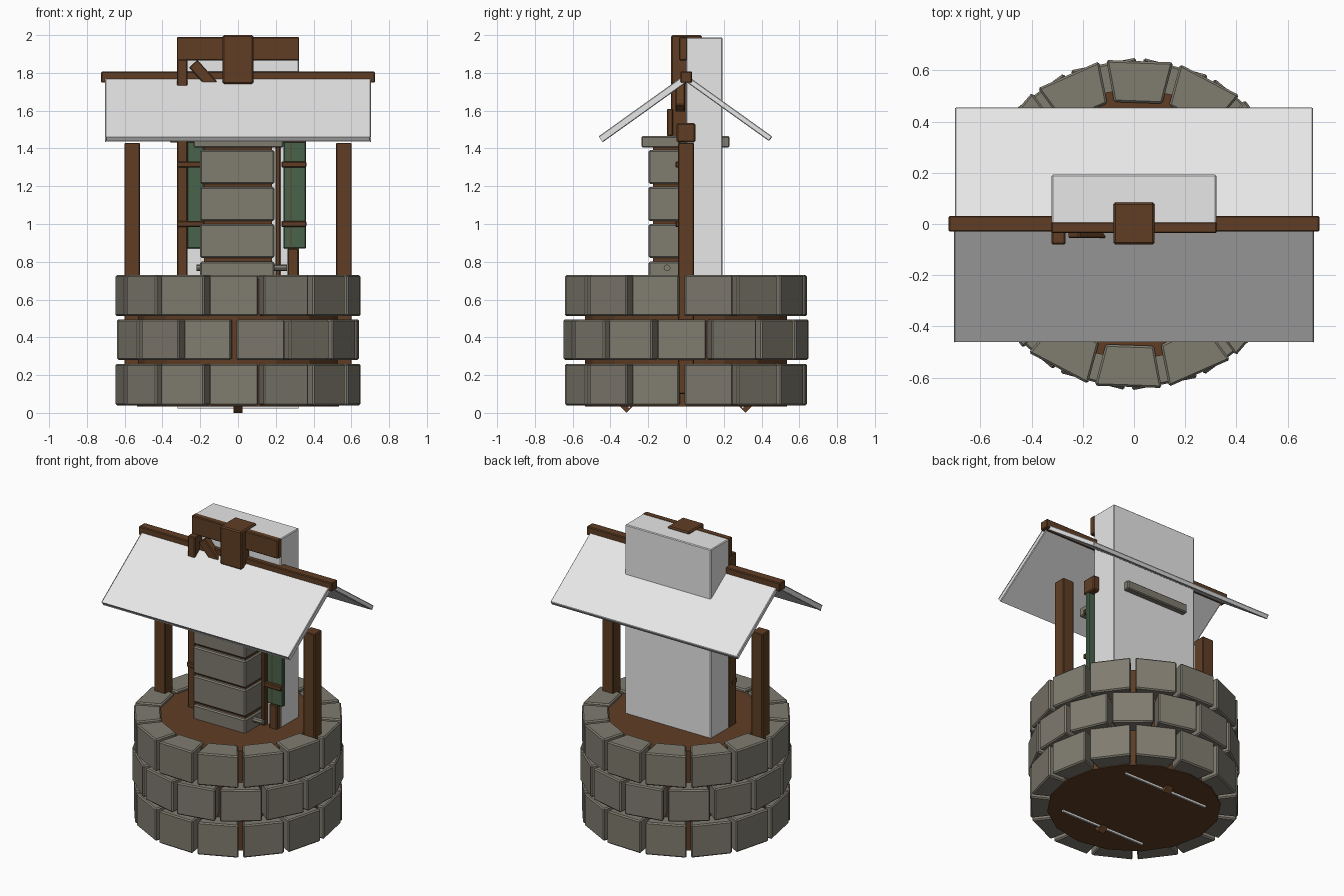
import bpy, bmesh, math
from mathutils import Vector, Matrix

old = bpy.data.objects.get("Cube")
if old:
    bpy.data.objects.remove(old)


def material(name, rgb):
    m = bpy.data.materials.new(name)
    m.use_nodes = True
    m.diffuse_color = (*rgb, 1)
    m.node_tree.nodes["Principled BSDF"].inputs["Base Color"].default_value = (*rgb, 1)
    return m


STONE = material("warm grey stone", (0.215, 0.2, 0.16))
WOOD = material("brown wood", (0.115, 0.048, 0.018))
WHITE = material("off white", (0.8, 0.8, 0.8))
GREEN = material("shutter green", (0.068, 0.125, 0.07))


def finish(bm, name, mat, bevel=0.0):
    if bevel:
        bmesh.ops.bevel(bm, geom=bm.edges[:], offset=bevel, segments=1, affect='EDGES')
    bmesh.ops.recalc_face_normals(bm, faces=bm.faces[:])
    mesh = bpy.data.meshes.new(name)
    bm.to_mesh(mesh)
    bm.free()
    mesh.materials.append(mat)
    ob = bpy.data.objects.new(name, mesh)
    bpy.context.collection.objects.link(ob)
    return ob


def box(name, mat, xs, ys, zs, bevel=0.005):
    """Box given by its extent along each axis."""
    bm = bmesh.new()
    bmesh.ops.create_cube(bm, size=1)
    spans = (xs, ys, zs)
    for v in bm.verts:
        v.co = Vector([(s[0] + s[1]) / 2 + c * (s[1] - s[0]) for s, c in zip(spans, v.co)])
    return finish(bm, name, mat, bevel)


def cylinder(name, mat, radius, depth, matrix, sides):
    bm = bmesh.new()
    bmesh.ops.create_cone(bm, cap_ends=True, segments=sides, radius1=radius,
                          radius2=radius, depth=depth, matrix=matrix)
    return finish(bm, name, mat)


def brick(name, angle, half, z0, z1):
    """Wedge-shaped stone with a flat outer face."""
    bm = bmesh.new()
    bmesh.ops.create_cube(bm, size=1)
    for v in bm.verts:
        outer = v.co.y < 0
        r = 0.65 if outer else 0.483
        a = half if outer else half * 0.97
        side = 1 if v.co.x > 0 else -1
        v.co = Vector((side * r * math.sin(a), -r * math.cos(a), z1 if v.co.z > 0 else z0))
    bmesh.ops.rotate(bm, verts=bm.verts[:], cent=(0, 0, 0),
                     matrix=Matrix.Rotation(angle, 3, 'Z'))
    return finish(bm, name, STONE, 0.008)


# Stone ring wall: three staggered courses around a wooden core
COUNT = 14
STEP = math.tau / COUNT
for row, (z0, z1) in enumerate([(0.04, 0.26), (0.28, 0.495), (0.512, 0.73)]):
    start = math.radians(-2) + (STEP / 2 if row == 1 else 0)
    for i in range(COUNT):
        brick(f"wall_stone_{row + 1}_{i + 1}", start + i * STEP, STEP / 2 - 0.022, z0, z1)
cylinder("wall_core", WOOD, 0.535, 0.675, Matrix.Translation((0, 0, 0.3725)), 16)

# Outer posts
for side, x in (("right", -0.56), ("left", 0.56)):
    box(f"{side}_post", WOOD, (x - 0.042, x + 0.042), (-0.042, 0.042), (0.1, 1.43))

# Roof slabs on both sides of the ridge beam
for side, s in (("front", -1), ("back", 1)):
    bm = bmesh.new()
    bmesh.ops.create_cube(bm, size=1)
    top, low = Vector((0, 0, 1.79)), Vector((0, s * 0.457, 1.463))
    slope = low - top
    down = Vector((0, -s * 0.575, -0.818)) * 0.03
    for v in bm.verts:
        co = top + slope * (v.co.y + 0.5) + (down if v.co.z < 0 else Vector())
        v.co = Vector((v.co.x * 1.4, co.y, co.z))
    finish(bm, f"{side}_roof", WHITE, 0.004)
box("ridge_beam", WOOD, (-0.725, 0.725), (-0.03, 0.032), (1.748, 1.807))

# Tall white wall through the roof with its wooden frame
box("tall_wall", WHITE, (-0.322, 0.322), (0, 0.193), (0.1, 1.988))
box("top_beam", WOOD, (-0.324, 0.324), (-0.036, 0.008), (1.865, 1.99))
box("ridge_bracket", WOOD, (-0.081, 0.081), (-0.08, 0.085), (1.742, 2.0), 0.008)
box("frame_post_right", WOOD, (-0.322, -0.268), (-0.08, 0.004), (0.5, 1.87))
box("frame_post_left", WOOD, (0.262, 0.32), (-0.04, 0.004), (0.5, 0.87))
box("cross_beam", WOOD, (-0.365, 0.365), (-0.05, 0.05), (1.432, 1.535), 0.008)
brace = box("diagonal_brace", WOOD, (-0.03, 0.03), (-0.025, 0.025), (-0.16, 0.16))
brace.location = (-0.13, -0.03, 1.73)
brace.rotation_euler.y = math.radians(-42)
box("small_block", WOOD, (-0.3, -0.24), (-0.1, -0.07), (1.465, 1.61))

# Green shutters with wooden bands
box("left_shutter", GREEN, (0.24, 0.36), (-0.035, -0.004), (0.87, 1.44))
box("right_shutter", GREEN, (-0.27, -0.18), (-0.035, -0.004), (0.87, 1.44))
box("shutter_gap", WOOD, (0.278, 0.284), (-0.037, -0.03), (0.87, 1.44), 0)
for i, z in enumerate((1.0, 1.315)):
    box(f"left_band_{i + 1}", WOOD, (0.23, 0.362), (-0.056, -0.03), (z - 0.016, z + 0.016))
    box(f"right_band_{i + 1}", WOOD, (-0.324, -0.18), (-0.09, -0.03), (z - 0.016, z + 0.016))
box("thin_upright", WOOD, (0.198, 0.224), (-0.035, 0.004), (0.7, 1.41))

# Stacked stone pillar with its capping slab
for i, (z0, z1) in enumerate([(0.65, 0.802), (0.82, 1.0), (1.015, 1.197), (1.213, 1.392)]):
    box(f"pillar_stone_{i + 1}", STONE, (-0.2, 0.192), (-0.198, 0.18), (z0, z1), 0.008)
box("pillar_core", WOOD, (-0.18, 0.18), (-0.175, 0.15), (0.65, 1.41), 0)
box("pillar_slab", STONE, (-0.235, 0.24), (-0.235, 0.23), (1.405, 1.465), 0.006)

# Short stone rod through the pillar foot
cylinder("pillar_rod", STONE, 0.018, 0.48,
         Matrix.Translation((0.02, -0.1, 0.768)) @ Matrix.Rotation(math.pi / 2, 4, 'Y'), 8)

# Strips and wedges under the base
for side, s in (("front", -1), ("back", 1)):
    box(f"{side}_base_strip", WHITE, (-0.32, 0.32), (s * 0.3 - 0.006, s * 0.3 + 0.006), (0.022, 0.05), 0)
    foot = box(f"{side}_base_wedge", WOOD, (-0.025, 0.025), (-0.028, 0.028), (-0.028, 0.028), 0)
    foot.location = (0, s * 0.315, 0.0395)
    foot.rotation_euler.x = math.pi / 4
